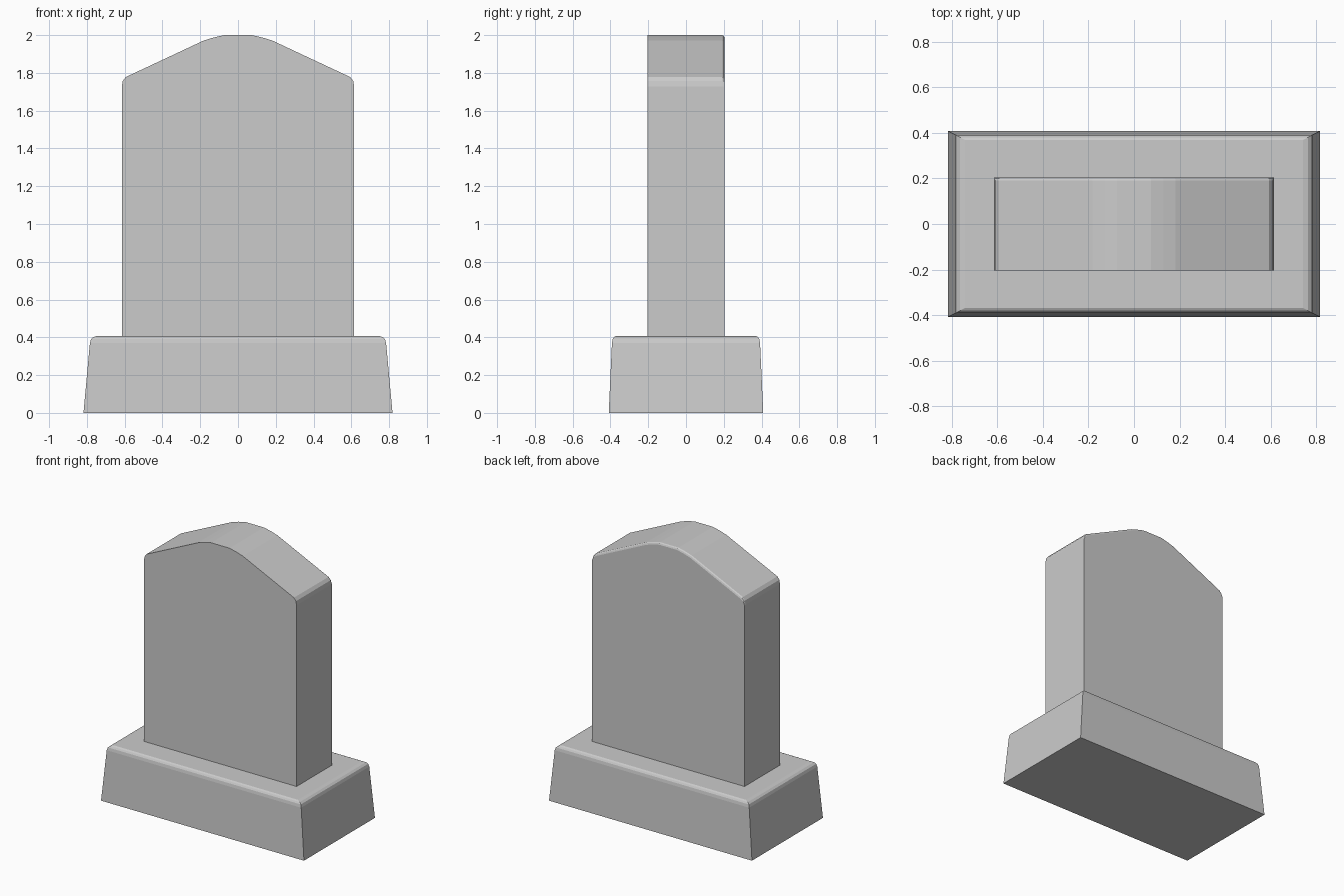
import bpy, bmesh

if "Cube" in bpy.data.objects:
    bpy.data.objects.remove(bpy.data.objects["Cube"])


def loft(name, rings):
    """Skin a list of equal-length point rings and cap both ends."""
    bm = bmesh.new()
    loops = [[bm.verts.new(p) for p in ring] for ring in rings]
    n = len(loops[0])
    for a, b in zip(loops, loops[1:]):
        for i in range(n):
            j = (i + 1) % n
            bm.faces.new((a[i], a[j], b[j], b[i]))
    bm.faces.new(loops[0])
    bm.faces.new(loops[-1])
    bmesh.ops.recalc_face_normals(bm, faces=bm.faces)
    mesh = bpy.data.meshes.new(name)
    bm.to_mesh(mesh)
    bm.free()
    obj = bpy.data.objects.new(name, mesh)
    bpy.context.collection.objects.link(obj)
    return obj


# Plinth: tapered block with a rounded top edge (half width, half depth, height)
levels = [(0.818, 0.409, 0.0), (0.784, 0.392, 0.37), (0.778, 0.388, 0.391),
          (0.765, 0.381, 0.402), (0.742, 0.369, 0.408)]
loft("plinth", [[(-x, -y, z), (x, -y, z), (x, y, z), (-x, y, z)]
                for x, y, z in levels])

# Headstone: right half of the peaked outline, mirrored to the left
half = [(0.615, 0.408), (0.615, 1.728), (0.610, 1.757), (0.594, 1.778),
        (0.182, 1.971), (0.130, 1.987), (0.074, 2.0)]
# Softened rear edge: the upper outline shrinks slightly towards the back
inset = [(0, 0), (0, 0), (0.005, 0.006), (0.008, 0.012),
         (0.004, 0.014), (0.004, 0.014), (0.003, 0.014)]


def outline(y, amount):
    right = [(x - dx * amount, y, z - dz * amount)
             for (x, z), (dx, dz) in zip(half, inset)]
    return right + [(-x, y, z) for x, y, z in reversed(right)]


loft("headstone", [outline(y, a) for y, a in
                   [(-0.204, 0), (0.192, 0), (0.200, 0.35), (0.204, 1)]])
